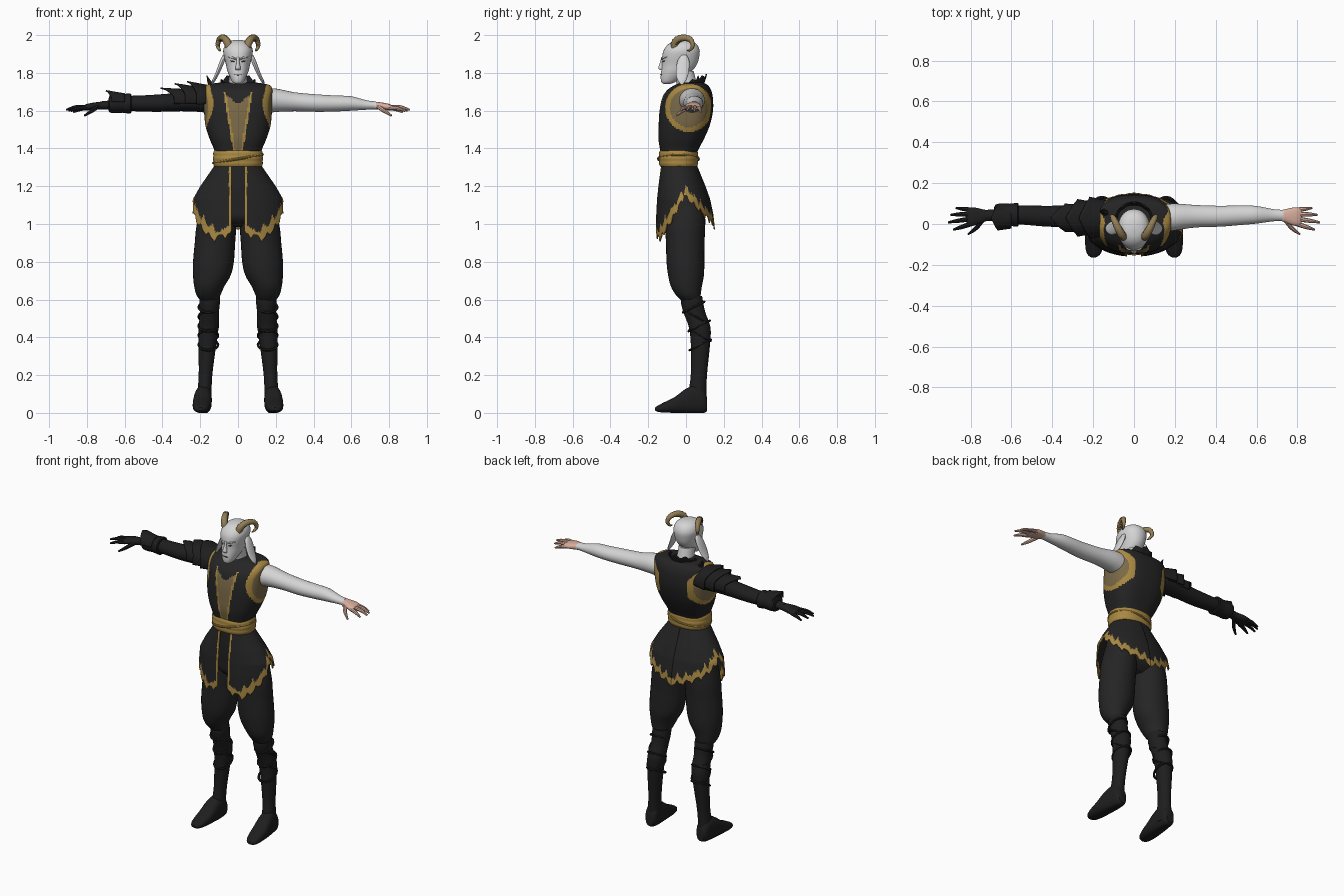
import bpy, bmesh, math
from mathutils import Vector

if "Cube" in bpy.data.objects:
    bpy.data.objects.remove(bpy.data.objects["Cube"])

COL = {
    "black_cloth": (0.018, 0.018, 0.019), "black_leather": (0.013, 0.013, 0.014),
    "gold_trim": (0.40, 0.25, 0.055), "tan_lining": (0.20, 0.145, 0.065),
    "pale_skin": (0.66, 0.66, 0.66), "horn": (0.29, 0.21, 0.09),
    "pink_skin": (0.70, 0.43, 0.34), "dark_eye": (0.05, 0.05, 0.05),
}
MATS = {}
for k, c in COL.items():
    MATS[k] = bpy.data.materials.new(k)
    MATS[k].diffuse_color = (*c, 1)


def spline(pts, n):
    """Catmull-Rom through tuples, n steps per span."""
    out = []
    for i in range(len(pts) - 1):
        p0, p1, p2, p3 = (pts[max(0, min(len(pts) - 1, i + k))] for k in (-1, 0, 1, 2))
        for j in range(n):
            t = j / n
            out.append(tuple(0.5 * (2 * b + (c - a) * t + (2 * a - 5 * b + 4 * c - d) * t * t
                       + (3 * b - a - 3 * c + d) * t ** 3) for a, b, c, d in zip(p0, p1, p2, p3)))
    return out + [tuple(pts[-1])]


def lerp_table(tab, x):
    for (a, va), (b, vb) in zip(tab, tab[1:]):
        if x <= b:
            return va + (vb - va) * (x - a) / (b - a)
    return tab[-1][1]


def tri(x):
    return abs((x % 1) * 2 - 1) * 2 - 1


def grid_mesh(name, rows, mats, closed=True, caps=True, rule=None, thick=0, angle=40):
    """Skin rows of points; rule(face centre) picks the material."""
    bm = bmesh.new()
    vs = [[bm.verts.new(p) for p in r] for r in rows]
    m = len(rows[0])
    for a, b in zip(vs, vs[1:]):
        for j in range(m if closed else m - 1):
            k = (j + 1) % m
            bm.faces.new((a[j], a[k], b[k], b[j]))
    if caps:
        bm.faces.new(vs[0])
        bm.faces.new(vs[-1])
    bmesh.ops.recalc_face_normals(bm, faces=bm.faces)
    if rule:
        for f in bm.faces:
            f.material_index = rule(f.calc_center_median())
    me = bpy.data.meshes.new(name)
    bm.to_mesh(me)
    bm.free()
    for k in mats:
        me.materials.append(MATS[k])
    ob = bpy.data.objects.new(name, me)
    bpy.context.collection.objects.link(ob)
    if thick:
        md = ob.modifiers.new("thickness", "SOLIDIFY")
        md.thickness, md.offset = thick, 0
    bpy.ops.object.select_all(action="DESELECT")
    ob.select_set(True)
    bpy.context.view_layer.objects.active = ob
    bpy.ops.object.shade_smooth_by_angle(angle=math.radians(angle))
    return ob


def loft(name, rings, mats, axis="z", s=1, seg=28, p=2.0, n=4, **kw):
    """rings: (position on axis, centre a, centre b, radius a, radius b)."""
    rows = []
    for t, a, b, ra, rb in spline(rings, n):
        row = []
        for j in range(seg):
            w = 2 * math.pi * j / seg
            c, d = math.cos(w), math.sin(w)
            u = a + max(ra, .001) * math.copysign(abs(c) ** (2 / p), c)
            v = b + max(rb, .001) * math.copysign(abs(d) ** (2 / p), d)
            x, y, z = {"z": (u, v, t), "x": (t, u, v), "y": (u, t, v)}[axis]
            row.append((x * s, y, max(z, 0)))
        rows.append(row)
    return grid_mesh(name, rows, mats, **kw)


def tube(name, pts, mats, s=1, seg=10, n=4, **kw):
    """pts: (x, y, z, radius)."""
    pp, rows = spline(pts, n), []
    side = None
    for i, q in enumerate(pp):
        d = (Vector(pp[min(i + 1, len(pp) - 1)][:3]) - Vector(pp[max(i - 1, 0)][:3])).normalized()
        ref = side if side else (Vector((0, 1, 0)) if abs(d.y) < .8 else Vector((1, 0, 0)))
        side = (ref - d * ref.dot(d)).normalized()
        up = d.cross(side)
        pos = [Vector(q[:3]) + (side * math.cos(w) + up * math.sin(w)) * q[3]
               for w in (2 * math.pi * j / seg for j in range(seg))]
        rows.append([(v.x * s, v.y, v.z) for v in pos])
    return grid_mesh(name, rows, mats, **kw)


def fb(rings):
    """(z, front y, back y, half width) to loft rings."""
    return [(z, 0, (f + b) / 2, w, (b - f) / 2) for z, f, b, w in rings]


# Vest, painted by position: armholes, front opening, lining
def vest_rule(c):
    d = math.hypot((c.y - .015) / .125, (c.z - 1.615) / .127)
    if abs(c.x) > .1 and d < 1:
        return 2 if d < .8 else 1
    if c.y < 0 and c.z < 1.70:
        w, x = .028 + (c.z - 1.40) * .165, abs(c.x)
        if w - .012 < x < w:
            return 1
        if x < w and c.z < 1.635 + x * .8:
            return 2
    return 0


loft("vest", fb([(1.31, -.125, .05, .115), (1.38, -.135, .06, .122), (1.45, -.146, .095, .15),
     (1.52, -.145, .125, .172), (1.60, -.14, .143, .18), (1.67, -.125, .142, .183),
     (1.71, -.098, .132, .182), (1.735, -.06, .115, .168), (1.747, -.03, .09, .11),
     (1.75, -.01, .06, .06)]), ["black_cloth", "gold_trim", "tan_lining"],
     seg=144, p=2.6, n=9, rule=vest_rule)

# Sash with folds
sash = []
for i in range(13):
    t = i / 12
    e = .006 * math.sin(t * math.pi) + .003 * abs(math.sin(t * math.pi * 3))
    sash.append((1.305 + .085 * t, -.137 - e, .058 + e, .124 + .004 * abs(t - .5) + e))
loft("sash", fb(sash), ["gold_trim"], seg=48, p=2.3, n=1)
tube("sash_fold", [(.13 * math.sin(a), -.04 - .107 * math.cos(a), 1.345 + .022 * math.sin(a), .007)
     for a in (i * math.pi / 12 for i in range(25))], ["gold_trim"], n=1, seg=8)

# Flared coat skirt: two halves, open at the front, ragged gold hem
HEM = [(0, .95), (.45, .92), (1.0, 1.02), (1.55, 1.15), (2.2, 1.06), (2.6, 1.02), (3.15, .98)]
FLARE = [(1.31, .12, -.132, .055), (1.2, .196, -.145, .10), (1.13, .236, -.152, .125),
         (1.05, .246, -.156, .142), (.88, .252, -.158, .16)]


def hem(a):
    return lerp_table(HEM, a) + .015 * tri(a * 3.7) + .006 * tri(a * 8.3 + .3)


for s, nm in ((1, "left"), (-1, "right")):
    rows, N, M = [], 110, 44
    for i in range(M + 1):
        row = []
        for j in range(N + 1):
            a = math.pi * j / N
            z = 1.31 + (hem(a) - 1.31) * i / M
            f = [lerp_table([(-r[0], r[k]) for r in FLARE], -z) for k in (1, 2, 3)]
            a0 = math.asin(.034 / f[0])
            b = a0 + (math.pi - a0) * j / N
            row.append((s * f[0] * math.sin(b), (f[1] + f[2]) / 2 - (f[2] - f[1]) / 2 * math.cos(b), z))
        rows.append(row)

    def skirt_rule(c):
        a = math.atan2(abs(c.x) / .24, -c.y / .15)
        edge = c.y < 0 and abs(c.x) < .047
        return 1 if edge or c.z < hem(max(a, 0)) + .042 + .010 * tri(a * 5.1) else 0
    grid_mesh(nm + "_coat_skirt", rows, ["black_cloth", "gold_trim"], closed=False,
              caps=False, rule=skirt_rule, thick=.006)

# Trousers and boots
loft("trouser_seat", fb([(1.33, -.12, .05, .115), (1.2, -.12, .085, .165), (1.1, -.11, .1, .195),
     (1.03, -.1, .095, .18), (.985, -.05, .05, .1)]), ["black_cloth"])
for s, nm in ((1, "left_"), (-1, "right_")):
    loft(nm + "trouser_leg", [(1.15, .09, 0, .09, .1), (1.0, .113, -.004, .105, .106),
         (.9, .122, -.004, .107, .102), (.8, .13, -.003, .108, .1), (.73, .138, 0, .1, .095),
         (.67, .152, .002, .08, .082), (.625, .156, .012, .064, .066), (.595, .152, .025, .048, .05)],
         ["black_cloth"], s=s, seg=32)
    loft(nm + "boot_shaft", [(.62, .15, .03, .054, .055), (.58, .15, .033, .054, .059),
         (.53, .151, .045, .05, .058), (.45, .156, .073, .053, .057), (.35, .163, .076, .046, .05),
         (.2, .172, .068, .036, .043), (.1, .178, .06, .038, .048), (.03, .18, .06, .04, .05)],
         ["black_leather"], s=s)
    loft(nm + "boot_foot", [(.112, .18, .045, .025, .035), (.095, .181, .06, .038, .06),
         (.05, .183, .07, .044, .075), (0, .187, .062, .048, .066), (-.06, .191, .042, .049, .042),
         (-.12, .195, .028, .042, .026), (-.15, .197, .022, .03, .016), (-.163, .198, .02, .012, .008)],
         ["black_leather"], axis="y", s=s, p=2.5)
    for k in range(5):  # crossing leg wraps
        z0, tilt = .36 + k * .05, .028 * (-1) ** k
        yc = lerp_table([(.35, .076), (.45, .073), (.53, .045), (.6, .033)], z0)
        tube(nm + "leg_wrap_%d" % k, [(.157 + .051 * math.cos(a), yc + .056 * math.sin(a),
             z0 + tilt * math.sin(a), .007) for a in (i * math.pi / 10 for i in range(21))],
             ["black_leather"], s=s, n=1, seg=6)

# Arms and hands: bare on one side, gloved on the other
ARM = [(.12, .025, 1.65, .07, .068), (.2, .034, 1.655, .066, .062), (.3, .038, 1.647, .055, .05),
       (.42, .038, 1.64, .051, .046), (.52, .043, 1.638, .048, .042), (.6, .045, 1.638, .043, .038),
       (.68, .043, 1.63, .03, .025), (.73, .042, 1.628, .027, .021)]
PALM = [(.71, .042, 1.628, .024, .019), (.74, .04, 1.626, .032, .02), (.775, .037, 1.622, .043, .019),
        (.805, .035, 1.618, .045, .016), (.82, .034, 1.616, .038, .01)]
FINGERS = {"index": ((.80, .0, 1.616), (.845, -.015, 1.612), (.885, -.028, 1.598)),
           "middle": ((.805, .024, 1.619), (.86, .016, 1.618), (.91, .008, 1.604)),
           "ring": ((.805, .047, 1.618), (.855, .047, 1.616), (.898, .045, 1.600)),
           "little": ((.795, .068, 1.615), (.835, .074, 1.608), (.872, .078, 1.592)),
           "thumb": ((.745, .015, 1.62), (.775, -.022, 1.598), (.812, -.05, 1.574))}
for s, nm, am, hm in ((1, "left_", ["pale_skin"], ["pale_skin", "pink_skin"]),
                      (-1, "right_", ["black_leather"], ["black_leather"] * 2)):
    loft(nm + "arm", ARM, am, axis="x", s=s)
    loft(nm + "palm", PALM, hm, axis="x", s=s, seg=20, p=2.4,
         rule=lambda c: int(abs(c.x) > .735))
    for f, (a, b, c) in FINGERS.items():
        tube(nm + f + "_finger", [(*a, .012), (*b, .0105), (*c, .005)], hm[1:], s=s, seg=8)


# Shoulder armour: overlapping pointed plates, and flared bracer
def arm_plate(name, x0, x1, tip, r0, r1, zc=1.65, span=1.75):
    rows = []
    for i in range(9):
        t, row = i / 8, []
        for j in range(25):
            a = span * (j / 12 - 1)
            x = x0 + t * (x1 - x0 + (tip - x1) * (1 - min(1, abs(a) / 1.1)))
            r = r0 + (r1 - r0) * t + .008 * max(0, math.cos(a)) * t
            row.append((x, .03 + 1.05 * r * math.sin(a), zc + r * math.cos(a)))
        rows.append(row)
    grid_mesh(name, rows, ["black_leather"], closed=False, caps=False, thick=.008, angle=30)


arm_plate("upper_pauldron", -.12, -.22, -.27, .075, .095, 1.65)
arm_plate("middle_pauldron", -.18, -.28, -.335, .068, .084, 1.65)
arm_plate("lower_pauldron", -.24, -.34, -.41, .06, .062, 1.648)
tube("pauldron_spike", [(-.13, .05, 1.72, .022), (-.15, .06, 1.75, .013), (-.165, .065, 1.785, .002)],
     ["black_leather"], seg=6)
arm_plate("bracer_flare", -.60, -.67, -.70, .046, .055, 1.642, 1.5)
loft("bracer", [(.565, .045, 1.638, .046, .042), (.57, .045, 1.638, .058, .054),
     (.61, .045, 1.638, .054, .049), (.65, .045, 1.637, .056, .05), (.68, .044, 1.635, .05, .044),
     (.685, .044, 1.632, .03, .026)], ["black_leather"], axis="x", s=-1, n=2)

# Neck and ragged stand-up collar
loft("neck", [(1.68, 0, .02, .058, .06), (1.74, 0, .005, .05, .054), (1.81, 0, -.015, .048, .055)],
     ["pale_skin"])
rows = []
for i in range(7):
    t, row = i / 6, []
    for j in range(73):
        a = .35 + (2 * math.pi - .7) * j / 72
        back = (1 - math.cos(a)) / 2
        r = .072 + .018 * t
        z0, top = 1.685 + .045 * back, 1.715 + .07 * back + .010 * tri(j / 9)
        row.append((r * math.sin(a), .018 - r * math.cos(a), z0 + (top - z0) * t))
    rows.append(row)
grid_mesh("collar", rows, ["black_leather"], closed=False, caps=False, thick=.006)

# Head, face, ears, horns
loft("head", fb([(1.742, -.118, -.085, .014), (1.75, -.13, -.06, .028), (1.775, -.134, -.02, .042),
     (1.81, -.131, .03, .056), (1.845, -.127, .058, .064), (1.885, -.126, .07, .074),
     (1.92, -.118, .072, .078), (1.95, -.096, .058, .066), (1.968, -.066, .032, .042),
     (1.975, -.03, .0, .012)]), ["pale_skin"], seg=36, p=2.15)
loft("nose", [(1.885, 0, -.122, .007, .008), (1.85, 0, -.128, .009, .012),
     (1.826, 0, -.132, .014, .015), (1.815, 0, -.128, .012, .008)], ["pale_skin"], seg=14)
loft("mouth", [(-.02, -.1285, 1.79, .003, .001), (0, -.134, 1.79, .003, .003),
     (.02, -.1285, 1.79, .003, .001)], ["dark_eye"], axis="x", seg=10)
for s, nm in ((1, "left_"), (-1, "right_")):
    loft(nm + "brow", [(.008, -.125, 1.872, .006, .004), (.03, -.121, 1.881, .007, .006),
         (.052, -.099, 1.884, .005, .003)], ["pale_skin"], axis="x", s=s, seg=10)
    loft(nm + "eye", [(.018, -.1215, 1.86, .004, .001), (.03, -.116, 1.862, .005, .005),
         (.043, -.105, 1.863, .004, .001)], ["dark_eye"], axis="x", s=s, seg=10)
    loft(nm + "ear", [(1.895, .07, -.01, .010, .014), (1.86, .084, -.014, .013, .032),
         (1.80, .108, -.02, .011, .034), (1.76, .128, -.022, .009, .022),
         (1.738, .138, -.022, .003, .005)], ["pale_skin"], s=s, seg=16)
    horn = spline([(.042, -.062, 1.92, .021), (.058, -.055, 1.965, .020), (.078, -.02, 1.985, .018),
                   (.098, .022, 1.977, .015), (.107, .036, 1.945, .011), (.098, .022, 1.922, .007),
                   (.092, .005, 1.918, .002)], 6)
    tube(nm + "horn", [(x, y, z, r * (1 + .07 * (-1) ** i)) for i, (x, y, z, r) in enumerate(horn)],
         ["horn"], s=s, n=1, seg=14)

for m in bpy.data.materials:
    if m.users and not m.is_grease_pencil:
        m.use_nodes = True
        m.node_tree.nodes["Principled BSDF"].inputs["Base Color"].default_value = m.diffuse_color
